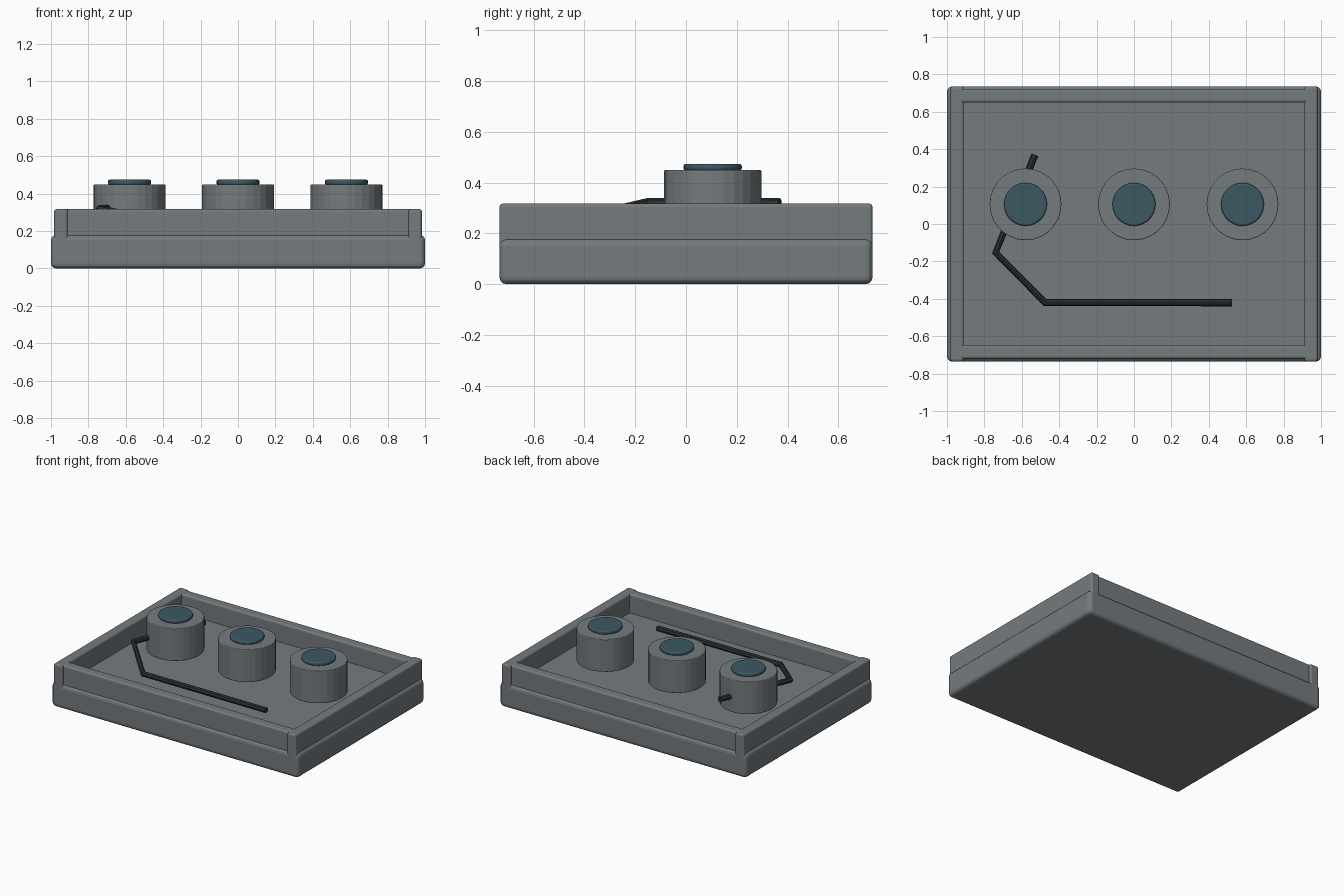
import bpy
import math

cube = bpy.data.objects.get("Cube")
if cube:
    bpy.data.objects.remove(cube, do_unlink=True)


def material(name, color):
    m = bpy.data.materials.new(name)
    m.use_nodes = True
    m.diffuse_color = (*color, 1)
    bsdf = m.node_tree.nodes["Principled BSDF"]
    bsdf.inputs["Base Color"].default_value = (*color, 1)
    bsdf.inputs["Roughness"].default_value = 0.7
    return m


grey = material("slate_grey", (0.178, 0.198, 0.212))
teal = material("dark_teal", (0.045, 0.098, 0.125))
black = material("wire_black", (0.024, 0.03, 0.03))


def finish(obj, name, mat, width):
    obj.name = name
    obj.data.materials.append(mat)
    mod = obj.modifiers.new("edge_bevel", "BEVEL")
    mod.width = width
    mod.segments = 3
    mod.limit_method = "ANGLE"
    mod.angle_limit = math.radians(40)
    return obj


def box(name, low, high, width):
    center = [(a + b) / 2 for a, b in zip(low, high)]
    bpy.ops.mesh.primitive_cube_add(size=1, location=center)
    obj = bpy.context.object
    obj.scale = [b - a for a, b in zip(low, high)]
    bpy.ops.object.transform_apply(location=False, rotation=False, scale=True)
    return finish(obj, name, grey, width)


def disc(name, x, radius, bottom, top, mat, width):
    bpy.ops.mesh.primitive_cylinder_add(
        vertices=28, radius=radius, depth=top - bottom,
        location=(x, 0.105, (bottom + top) / 2))
    return finish(bpy.context.object, name, mat, width)


# Tray base, whose top is the floor
box("tray_base", (-1, -0.735, 0), (1, 0.735, 0.178), 0.027)

# Rim walls: the front and back walls run into the full-depth side walls
for side, x in (("right", -0.947), ("left", 0.947)):
    box(side + "_wall", (x - 0.036, -0.735, 0.13), (x + 0.036, 0.735, 0.317), 0.013)
for side, y in (("front", -0.685), ("back", 0.685)):
    box(side + "_wall", (-0.968, y - 0.036, 0.13), (0.968, y + 0.036, 0.317), 0.013)

# Row of three drums with coloured caps
for side, x in (("right", -0.58), ("middle", 0), ("left", 0.58)):
    disc(side + "_drum", x, 0.192, 0.211, 0.449, grey, 0.005)
    disc(side + "_cap", x, 0.115, 0.447, 0.474, teal, 0.01)

# Bent wire running above the floor and rising into the drum
curve = bpy.data.curves.new("bent_wire", "CURVE")
curve.dimensions = "3D"
curve.bevel_depth = 0.02
curve.bevel_resolution = 2
curve.use_fill_caps = True
path = [(0.525, -0.42, 0.257), (-0.475, -0.42, 0.257),
        (-0.74, -0.153, 0.319), (-0.53, 0.37, 0.319)]
spline = curve.splines.new("POLY")
spline.points.add(len(path) - 1)
for point, co in zip(spline.points, path):
    point.co = (*co, 1)
spline.use_smooth = False
curve.materials.append(black)
wire = bpy.data.objects.new("bent_wire", curve)
bpy.context.collection.objects.link(wire)
